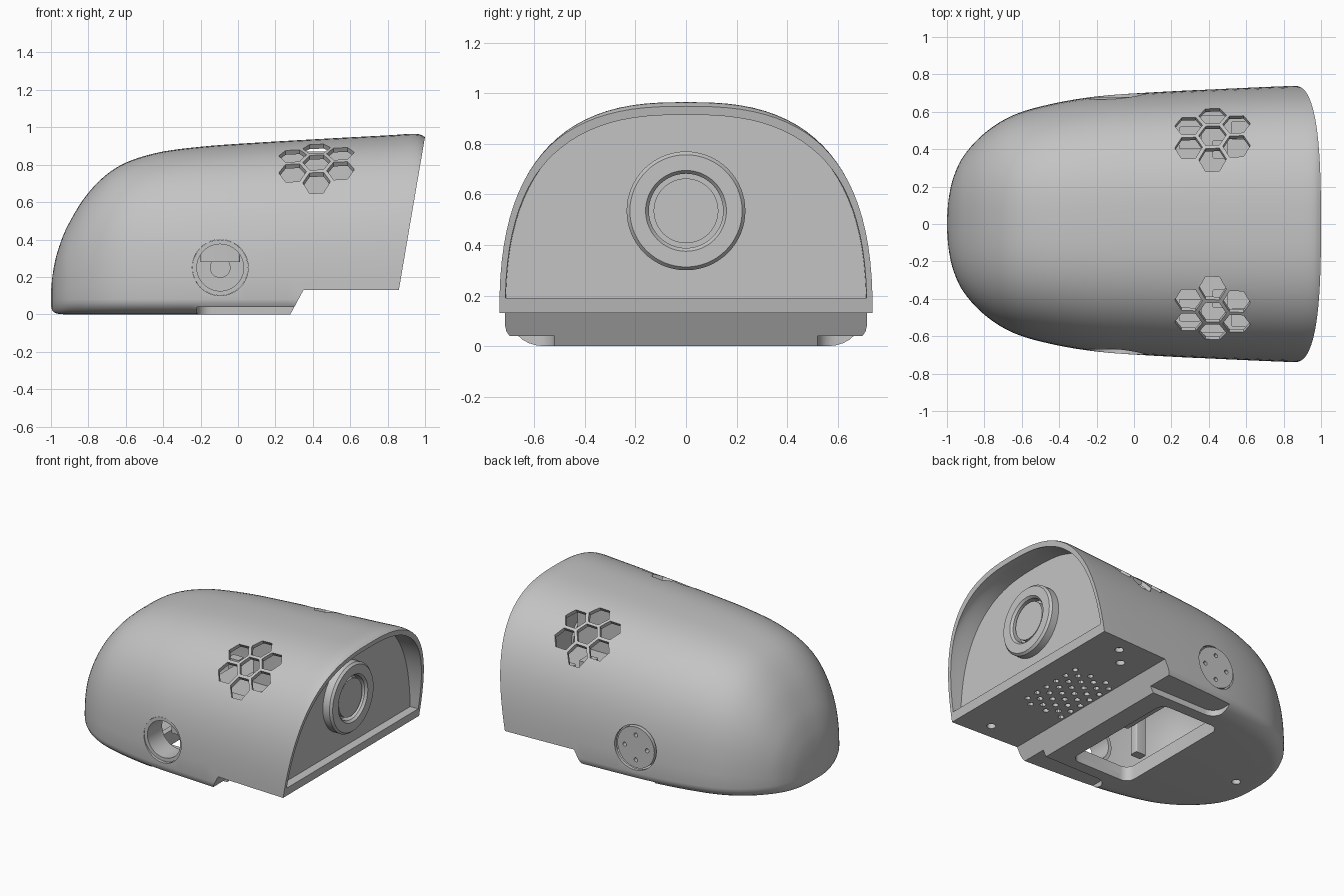
import bpy, bmesh, math
from mathutils import Matrix, Vector

default = bpy.data.objects.get("Cube")
if default:
    bpy.data.objects.remove(default)

grey = bpy.data.materials.new("plain grey")
grey.use_nodes = True
grey.diffuse_color = (0.55, 0.55, 0.55, 1)
grey.node_tree.nodes["Principled BSDF"].inputs["Base Color"].default_value = (0.55, 0.55, 0.55, 1)

X, Y, Z = Vector((1, 0, 0)), Vector((0, 1, 0)), Vector((0, 0, 1))


def frame(loc, u=X, v=Y):
    """Placement matrix whose local z is u cross v."""
    m = Matrix((u, v, u.cross(v))).transposed().to_4x4()
    m.translation = loc
    return m


def circle(r, n=32):
    return [(r * math.cos(math.tau * i / n), r * math.sin(math.tau * i / n)) for i in range(n)]


def rounded_rect(w, h, r):
    pts = []
    for corner, (sx, sy) in enumerate([(1, 1), (-1, 1), (-1, -1), (1, -1)]):
        for i in range(7):
            a = (corner + i / 6) * math.pi / 2
            pts.append((sx * (w / 2 - r) + r * math.cos(a), sy * (h / 2 - r) + r * math.sin(a)))
    return pts


def bridge(bm, rings, closed=False):
    """Skin a list of equal point rings, capped or joined end to end."""
    loops = [[bm.verts.new(p) for p in ring] for ring in rings]
    pairs = list(zip(loops, loops[1:])) + ([(loops[-1], loops[0])] if closed else [])
    for a, b in pairs:
        for i in range(len(a)):
            j = (i + 1) % len(a)
            bm.faces.new((a[i], a[j], b[j], b[i]))
    if not closed:
        bm.faces.new(loops[0])
        bm.faces.new(loops[-1])


def prism(bm, pts, depth, m):
    bridge(bm, [[m @ Vector((a, b, s * depth / 2)) for a, b in pts] for s in (-1, 1)])


def box(bm, lo, hi):
    lo, hi = Vector(lo), Vector(hi)
    size = hi - lo
    prism(bm, rounded_rect(size.x, size.y, 0.01), size.z, frame((lo + hi) / 2))


def lathe(bm, profile, m, n=64):
    rings = [[m @ Vector((a, b, h)) for a, b in circle(r, n)] for r, h in profile]
    bridge(bm, rings, closed=True)


def finish(name, bm):
    bmesh.ops.recalc_face_normals(bm, faces=bm.faces)
    mesh = bpy.data.meshes.new(name)
    bm.to_mesh(mesh)
    bm.free()
    mesh.materials.append(grey)
    obj = bpy.data.objects.new(name, mesh)
    bpy.context.collection.objects.link(obj)
    return obj


def build(name, func, *args):
    bm = bmesh.new()
    func(bm, *args)
    return finish(name, bm)


def cut(obj, cutter):
    mod = obj.modifiers.new("cut", "BOOLEAN")
    mod.operation, mod.solver, mod.object = "DIFFERENCE", "EXACT", cutter
    mesh = bpy.data.meshes.new_from_object(obj.evaluated_get(bpy.context.evaluated_depsgraph_get()))
    obj.modifiers.remove(mod)
    obj.data = mesh
    bpy.data.objects.remove(cutter)


# Body stations: position, half width, height
STATIONS = [Vector(s) for s in (
    (-1, .03, .12), (-.99, .14, .22), (-.965, .25, .335), (-.91, .365, .475), (-.8, .485, .65),
    (-.65, .58, .785), (-.45, .64, .86), (-.2, .682, .896), (.1, .704, .918), (.5, .724, .941),
    (.8, .737, .957), (.95, .74, .965), (1.01, .735, .945), (1.1, .72, .92))]
WAIST = 0.08


def smooth_stations(steps=5):
    out = []
    for i in range(len(STATIONS) - 1):
        p0, p1 = STATIONS[max(i - 1, 0)], STATIONS[i]
        p2, p3 = STATIONS[i + 1], STATIONS[min(i + 2, len(STATIONS) - 1)]
        for k in range(steps):
            t = k / steps
            out.append(p1 + 0.5 * t * (p2 - p0 + t * (2 * p0 - 5 * p1 + 4 * p2 - p3
                                                     + t * (3 * p1 - p0 - 3 * p2 + p3))))
    return out + [STATIONS[-1]]


def arch(w, h, n=48):
    """Upper superellipse from right side over the top to the left."""
    e = 2 / 2.65
    pts = []
    for i in range(n + 1):
        c, s = math.cos(math.pi * i / n), max(math.sin(math.pi * i / n), 0)
        pts.append((math.copysign(abs(c) ** e * w, c), WAIST + (h - WAIST) * s ** e))
    return pts


def body(bm, scale=1.0, belly=1.0):
    rings = []
    for x, w, h in smooth_stations():
        w, h = w * scale, WAIST + (h - WAIST) * scale
        q = min(1, w / 0.36)
        d, r = WAIST * belly * math.sqrt(1 - (1 - q) ** 2), min(0.12, w * 0.8)
        curve = [(w - r + r * math.cos(a), WAIST - d * math.sin(a))
                 for a in (k * math.pi / 12 for k in range(1, 7))]
        under = [(-y, z) for y, z in curve] + curve[::-1]
        sx = x * (0.975 if scale < 1 else 1)
        rings.append([(sx, y, z) for y, z in arch(w, h) + under])
    bridge(bm, rings)


# Shell: outer body minus the cavity, stepped underside and raked front
side = frame((0, 0, 0), X, Z)


def step(bm, back, top):
    prism(bm, [(back, -.2), (back, 0), (back + .07, top), (1.5, top), (1.5, -.2)], 3, side)


shell = build("shell", body)
cavity = build("cavity", body, .968, .4)
cut(cavity, build("floor_step", step, .22, .19))
cut(shell, cavity)
cut(shell, build("under_step", step, .28, .13))
cut(shell, build("front_rake", prism, [(.8207, -.1), (1.0512, 1.25), (1.6, 1.25), (1.6, -.1)], 3, side))

# Honeycomb vents on both shoulders
bm = bmesh.new()
for s in (-1, 1):
    slope = Vector((0, s * .82, -.57)).normalized()
    for k in range(7):
        a = math.radians(30 + 60 * k)
        off = 0 if k == 6 else .148
        loc = Vector((.42, s * .475, .815)) + off * (math.cos(a) * X + math.sin(a) * slope)
        prism(bm, circle(.074, 6), .26, frame(loc, X, slope))
cut(shell, finish("vent_cutter", bm))

# Side ports, underside hatch, screw holes and sound holes
PORT = Vector((-.095, 0, .25))
bm = bmesh.new()
for s in (-1, 1):
    prism(bm, circle(.15, 48), .3, frame(PORT + s * .7 * Y, X, Z))
for x, y, z in ((.64, -.62, .1), (.64, .62, .1), (.53, .5, .1), (-.83, 0, -.03)):
    prism(bm, circle(.028, 20), .12, frame((x, y, z)))
for row in range(6):
    for col in range(6):
        y = (col - 2.5) * .092 + (.023 if row % 2 else -.023)
        prism(bm, circle(.019, 12), .3, frame((.38 + row * .062, y, .16)))
cut(shell, finish("hole_cutter", bm))
cut(shell, build("hatch_cutter", prism, rounded_rect(.46, .88, .06), .16, frame((-.09, 0, 0))))

# Finger grooves along the lower edges
bm = bmesh.new()
for s in (-1, 1):
    prism(bm, rounded_rect(.7, .4, .08), .24, frame((.13, s * .72, -.08)))
cut(shell, finish("groove_cutter", bm))

# Recessed front panel with lens
bm = bmesh.new()
outline = [(y, max(z, .17)) for y, z in arch(.737 * .975, WAIST + .877 * .975)]
prism(bm, outline, .03, frame((.795, 0, 0), Y, Z))
front_panel = finish("front_panel", bm)
eye = frame((.81, 0, .535), Y, Z)
lens_ring = build("lens_ring", lathe, [(.235, -.02), (.235, .05), (.222, .065), (.16, .065),
                                       (.147, .05), (.147, -.02)], eye)
lens = build("lens", prism, circle(.128, 64), .09, eye)

# Left port cap with four blind holes, right port open collar
port_cap = build("port_cap", prism, circle(.14, 48), .05, frame(PORT + .655 * Y, X, Z))
bm = bmesh.new()
for k in range(4):
    a = k * math.pi / 2
    prism(bm, circle(.014, 16), .06, frame(PORT + Vector((.085 * math.cos(a), .68, .085 * math.sin(a))), X, Z))
cut(port_cap, finish("cap_holes", bm))
collar = [(.149, -.08), (.149, .08), (.125, .08), (.125, -.08)]
port_collar = build("port_collar", lathe, collar, frame(PORT - .59 * Y, X, Z))
motor_socket = build("motor_socket", lathe, collar, frame(PORT + .47 * Y, X, Z))
motor_hub = build("motor_hub", prism, circle(.055), .2, frame(PORT + .5 * Y, X, Z))

# Hatch frame, inner bracket, core module and circuit board
hatch_frame = build("hatch_frame", prism, rounded_rect(.54, .96, .08), .06, frame((-.09, 0, .07)))
cut(hatch_frame, build("frame_cutter", prism, rounded_rect(.46, .88, .06), .3, frame((-.09, 0, .07))))
bm = bmesh.new()
box(bm, (-.2, -.3, .28), (.01, .38, .38))
for y in (-.3, .32):
    box(bm, (-.3, y, .1), (-.22, y + .06, .38))
inner_bracket = finish("inner_bracket", bm)
core_module = build("core_module", box, (.2, -.13, .2), (.74, .13, .87))
bm = bmesh.new()
box(bm, (.12, -.58, .5), (.74, .58, .52))
for s in (-1, 1):
    box(bm, (.24, s * .46 - .06, .515), (.36, s * .46 + .06, .56))
    box(bm, (.42, s * .4 - .05, .515), (.5, s * .4 + .05, .6))
    box(bm, (.52, s * .5 - .05, .515), (.62, s * .5 + .05, .57))
circuit_board = finish("circuit_board", bm)

# Smooth curved surfaces, keep edges sharp
bpy.ops.object.select_all(action="DESELECT")
for obj in (shell, front_panel, lens_ring, lens, port_cap, port_collar, motor_socket,
            motor_hub, hatch_frame, inner_bracket, core_module, circuit_board):
    obj.select_set(True)
    bpy.context.view_layer.objects.active = obj
bpy.ops.object.shade_smooth_by_angle(angle=math.radians(30))
